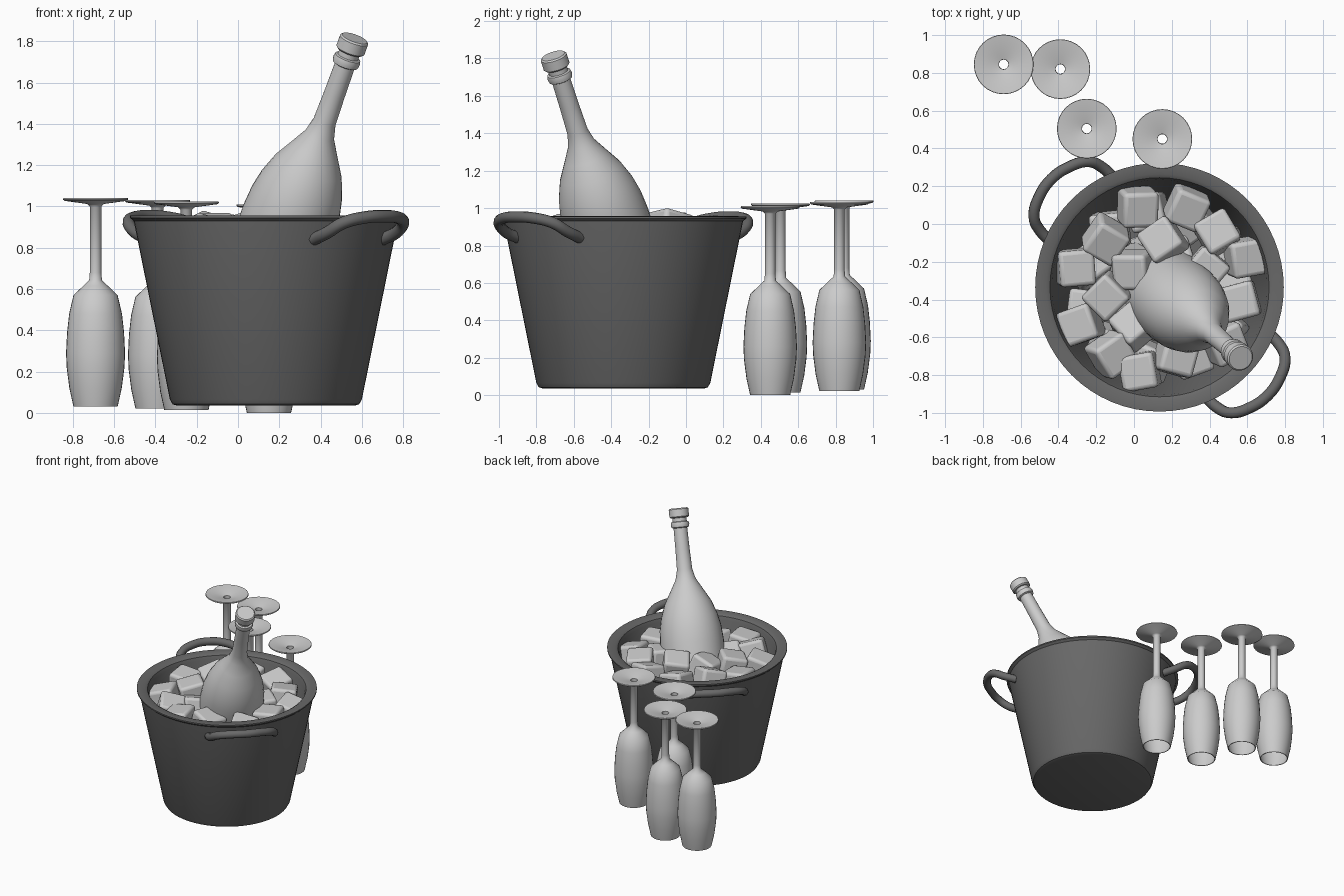
import bpy, bmesh, math, random
from mathutils import Vector, Matrix

if "Cube" in bpy.data.objects:
    bpy.data.objects.remove(bpy.data.objects["Cube"])

random.seed(4)
BX, BY = 0.135, -0.335          # bucket axis


def finish(obj, angle=35):
    bpy.ops.object.select_all(action='DESELECT')
    obj.select_set(True)
    bpy.context.view_layer.objects.active = obj
    bpy.ops.object.shade_smooth_by_angle(angle=math.radians(angle))
    return obj


def lathe(name, profile, segs=32, closed=False, angle=35):
    """Revolve (radius, z) points round z; radius 0 becomes a pole."""
    bm = bmesh.new()
    rings = []
    for r, z in profile:
        if r == 0:
            rings.append([bm.verts.new((0, 0, z))] * segs)
        else:
            rings.append([bm.verts.new((r * math.cos(2 * math.pi * i / segs),
                                        r * math.sin(2 * math.pi * i / segs), z))
                          for i in range(segs)])
    pairs = list(zip(rings, rings[1:]))
    if closed:
        pairs.append((rings[-1], rings[0]))
    for a, b in pairs:
        for i in range(segs):
            j = (i + 1) % segs
            bm.faces.new(list(dict.fromkeys((a[i], a[j], b[j], b[i]))))
    bmesh.ops.recalc_face_normals(bm, faces=bm.faces)
    mesh = bpy.data.meshes.new(name)
    bm.to_mesh(mesh)
    bm.free()
    obj = bpy.data.objects.new(name, mesh)
    bpy.context.collection.objects.link(obj)
    return finish(obj, angle)


dark = bpy.data.materials.new("dark_metal")
dark.diffuse_color = (0.14, 0.14, 0.14, 1)
dark.use_nodes = True
dark.node_tree.nodes["Principled BSDF"].inputs["Base Color"].default_value = dark.diffuse_color

# Bucket: tapered shell with a flat lip
bucket = lathe("bucket", [
    (0, 0.035), (0.43, 0.035), (0.452, 0.042), (0.465, 0.065), (0.64, 0.93),
    (0.658, 0.945), (0.658, 0.955), (0.60, 0.957), (0.58, 0.945), (0.57, 0.92),
    (0.43, 0.09), (0, 0.085)], 64)
bucket.location = (BX, BY, 0)
bucket.data.materials.append(dark)

# Two looped handles, defined as (tangent, radial, z) and placed on opposite sides
half = [(-0.235, 0.56, 0.84), (-0.235, 0.66, 0.875), (-0.205, 0.735, 0.92),
        (-0.11, 0.79, 0.947)]
path = half + [(0, 0.81, 0.953)] + [(-t, r, z) for t, r, z in reversed(half)]
for name, deg in (("handle_front", -45), ("handle_back", 135)):
    curve = bpy.data.curves.new(name, 'CURVE')
    curve.dimensions = '3D'
    curve.bevel_depth = 0.03
    curve.bevel_resolution = 3
    curve.use_fill_caps = True
    sp = curve.splines.new('BEZIER')
    sp.bezier_points.add(len(path) - 1)
    for p, (t, r, z) in zip(sp.bezier_points, path):
        p.co = (r, t, z)
        p.handle_left_type = p.handle_right_type = 'AUTO'
    sp.resolution_u = 5
    handle = bpy.data.objects.new(name, curve)
    bpy.context.collection.objects.link(handle)
    handle.location = (BX, BY, 0)
    handle.rotation_euler.z = math.radians(deg)
    curve.materials.append(dark)

# Bottle: profile measured down from the cap, leaning in the bucket
bottle = lathe("bottle", [
    (0, 0), (0.064, 0), (0.072, -0.008), (0.072, -0.062), (0.064, -0.07),
    (0.052, -0.072), (0.052, -0.098), (0.064, -0.102), (0.068, -0.12),
    (0.064, -0.14), (0.05, -0.146), (0.052, -0.3), (0.056, -0.45),
    (0.073, -0.52), (0.118, -0.60), (0.170, -0.69), (0.207, -0.79),
    (0.226, -0.88), (0.234, -0.98), (0.234, -1.5), (0.215, -1.56),
    (0.18, -1.58), (0, -1.53)], 32)
axis = Vector((0.36, -0.32, 1)).normalized()
bottle.matrix_world = (Matrix.Translation((0.565, -0.71, 1.815))
                       @ axis.to_track_quat('Z', 'Y').to_matrix().to_4x4())

# Upside-down flutes with hollow stems and dished feet
flute = [(0.107, 0), (0.127, 0.09), (0.14, 0.19), (0.143, 0.26), (0.138, 0.36),
         (0.128, 0.45), (0.107, 0.54), (0.06, 0.585), (0.031, 0.612), (0.028, 0.65),
         (0.028, 0.97), (0.04, 0.982), (0.15, 0.997), (0.158, 1.003), (0.156, 1.01),
         (0.148, 1.009), (0.08, 0.997), (0.026, 0.982), (0.025, 0.62), (0.055, 0.578),
         (0.101, 0.535), (0.122, 0.45), (0.132, 0.36), (0.137, 0.26), (0.134, 0.19),
         (0.121, 0.09), (0.101, 0)]
for i, loc in enumerate([(-0.69, 0.845, 0.03), (-0.39, 0.82, 0.022),
                         (-0.25, 0.505, 0.014), (0.15, 0.45, 0.0)]):
    lathe(f"flute_{i + 1}", flute, 32, closed=True, angle=50).location = loc

# Ice cubes: visible top layer (x, y, z, spin in degrees), then a fill beneath
top = [(0.02, 0.09, 0.84, 2), (0.28, 0.09, 0.84, 65), (0.44, -0.05, 0.84, 30),
       (0.59, -0.175, 0.82, 10), (-0.15, -0.08, 0.85, 55), (-0.31, -0.23, 0.83, 5),
       (-0.14, -0.38, 0.86, 45), (-0.28, -0.53, 0.83, 20), (-0.12, -0.69, 0.84, 35),
       (0.03, -0.78, 0.83, 10), (0.22, -0.70, 0.82, 75), (0.48, -0.63, 0.81, 25),
       (0.56, -0.41, 0.83, 15), (0.38, -0.24, 0.83, 50), (0.155, -0.09, 0.88, 35),
       (0.0, -0.24, 0.85, 0), (0.0, -0.54, 0.82, 40)]
low = [(BX + r * math.cos(2 * math.pi * i / n), BY + r * math.sin(2 * math.pi * i / n),
        0.68, random.uniform(0, 90)) for n, r in ((11, 0.40), (5, 0.2)) for i in range(n)]
for i, (x, y, z, spin) in enumerate(top + low):
    bpy.ops.mesh.primitive_cube_add(size=0.19, location=(x, y, z), rotation=(
        random.uniform(-0.35, 0.35), random.uniform(-0.35, 0.35), math.radians(spin)))
    ice = bpy.context.object
    ice.name = f"ice_cube_{i + 1}"
    bev = ice.modifiers.new("rounded_edges", 'BEVEL')
    bev.width = 0.022
    bev.segments = 3
    finish(ice, 60)
    ice.data.shade_smooth()
